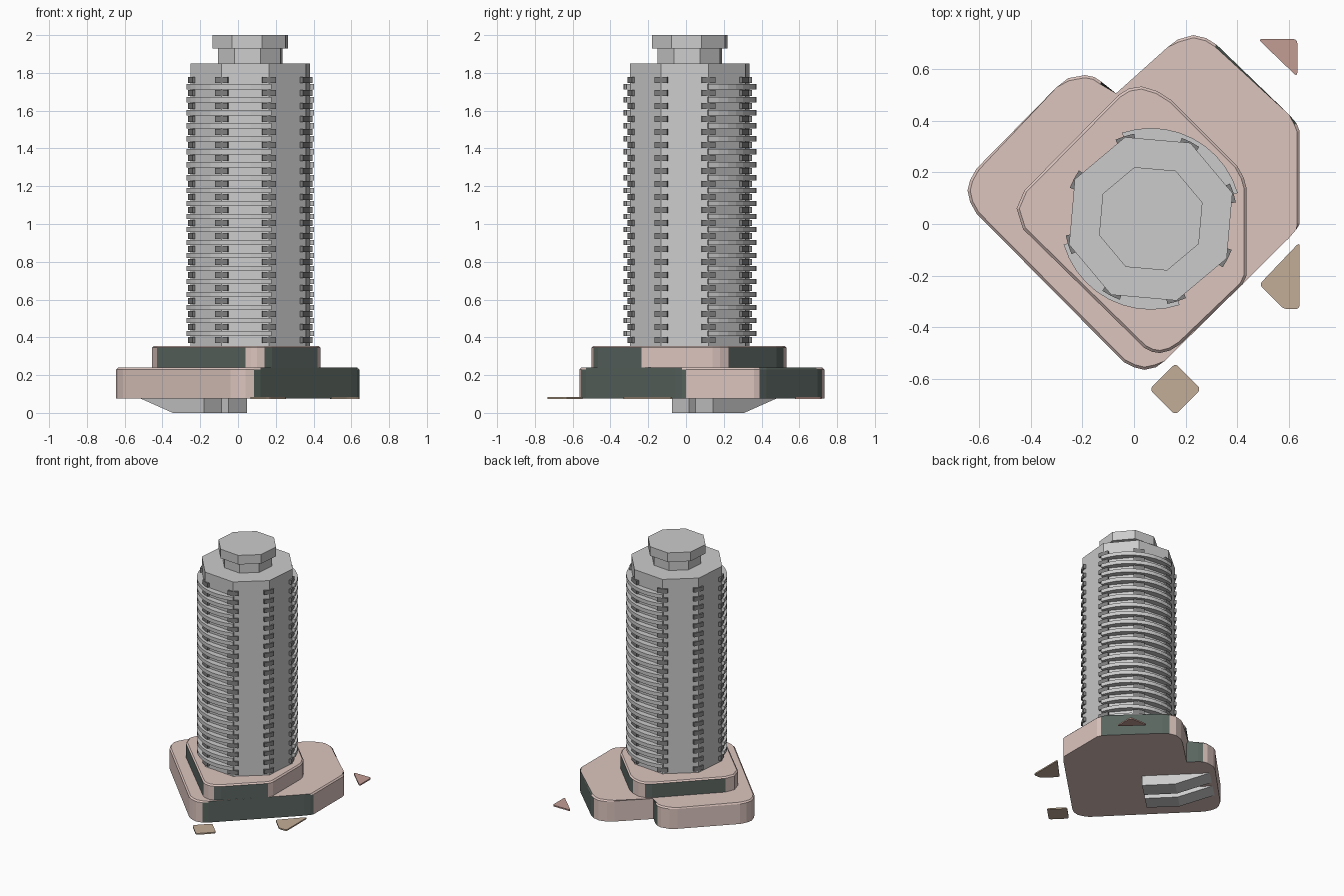
import bpy, bmesh
from math import cos, sin, radians

if "Cube" in bpy.data.objects:
    bpy.data.objects.remove(bpy.data.objects["Cube"])

CX, CY, ROT = 0.065, 0.02, 17.5      # tower axis and octagon turn


def material(name, rgb):
    m = bpy.data.materials.new(name)
    m.diffuse_color = (*rgb, 1)
    m.use_nodes = True
    m.node_tree.nodes["Principled BSDF"].inputs["Base Color"].default_value = m.diffuse_color
    return m


PINK = material("pink_stone", (0.72, 0.56, 0.52))
DARK = material("dark_cladding", (0.10, 0.13, 0.115))
SHADE = material("dark_grey", (0.22, 0.22, 0.22))
BROWN = material("brown_paving", (0.55, 0.42, 0.31))
RED = material("red_paving", (0.55, 0.34, 0.30))


def finish(bm, name, mats=()):
    bmesh.ops.recalc_face_normals(bm, faces=bm.faces[:])
    me = bpy.data.meshes.new(name)
    bm.to_mesh(me)
    bm.free()
    for m in mats:
        me.materials.append(m)
    ob = bpy.data.objects.new(name, me)
    bpy.context.collection.objects.link(ob)
    return ob


def add_prism(bm, pts, z0, z1):
    lo = [bm.verts.new((x, y, z0)) for x, y in pts]
    hi = [bm.verts.new((x, y, z1)) for x, y in pts]
    n = len(pts)
    bm.faces.new(lo[::-1])
    bm.faces.new(hi)
    for i in range(n):
        j = (i + 1) % n
        bm.faces.new((lo[i], lo[j], hi[j], hi[i]))


def polar(r, deg):
    a = radians(deg)
    return CX + r * cos(a), CY + r * sin(a)


def octagon(r):
    return [polar(r, ROT + 45 * i) for i in range(8)]


def tier(name, pts, z0, z1, is_dark):
    """Slab with a small top bevel; chosen side faces get dark cladding."""
    bm = bmesh.new()
    add_prism(bm, pts, z0, z1)
    rim = [e for e in bm.edges if all(v.co.z > z1 - 1e-4 for v in e.verts)]
    bmesh.ops.bevel(bm, geom=rim, offset=0.01, segments=1, affect='EDGES')
    bmesh.ops.recalc_face_normals(bm, faces=bm.faces[:])
    for f in bm.faces:
        n = f.normal
        if abs(n.z) < 0.9 and is_dark(n):
            f.material_index = 1
    finish(bm, name, (PINK, DARK))


# Lower podium with the notch at the back
tier("lower_podium", [
    (0.0, -0.555), (0.04, -0.565), (0.085, -0.555), (0.12, -0.53), (0.60, -0.055),
    (0.63, -0.02), (0.642, 0.0), (0.642, 0.36), (0.63, 0.39), (0.60, 0.425),
    (0.32, 0.695), (0.28, 0.72), (0.23, 0.732), (0.17, 0.715), (0.13, 0.685),
    (-0.07, 0.492), (-0.125, 0.55), (-0.155, 0.57), (-0.19, 0.577), (-0.255, 0.565),
    (-0.30, 0.53), (-0.61, 0.215), (-0.635, 0.17), (-0.645, 0.13), (-0.635, 0.085),
    (-0.61, 0.04), (-0.04, -0.535)],
    0.077, 0.24, lambda n: n.x > 0.5 and abs(n.y) > 0.5)

# Upper podium
tier("upper_podium", [
    (0.04, -0.48), (0.07, -0.495), (0.10, -0.50), (0.14, -0.49), (0.18, -0.465),
    (0.42, -0.235), (0.436, -0.20), (0.436, 0.14), (0.425, 0.18), (0.40, 0.225),
    (0.145, 0.48), (0.09, 0.515), (0.03, 0.533), (-0.02, 0.525), (-0.06, 0.50),
    (-0.425, 0.13), (-0.455, 0.06), (-0.43, -0.02)],
    0.24, 0.355, lambda n: abs(n.x) > 0.5 and abs(n.y) > 0.5)

# Octagonal tower, neck and cap
for name, r, z0, z1 in (("tower", 0.332, 0.35, 1.85),
                        ("roof_neck", 0.179, 1.85, 1.93),
                        ("roof_cap", 0.21, 1.93, 2.0)):
    bm = bmesh.new()
    add_prism(bm, octagon(r), z0, z1)
    finish(bm, name)


def arc_plate(bm, a0, a1, r_out, r_in, z, t, steps):
    angs = [a0 + (a1 - a0) * i / steps for i in range(steps + 1)]
    outer = [polar(r_out, a) for a in angs]
    inner = [polar(r_in, a) for a in reversed(angs)]
    add_prism(bm, outer + inner, z - t / 2, z + t / 2)


# Curved balconies on two opposite sides
FLOORS, PITCH = 20, 0.0688
bm = bmesh.new()
for i in range(FLOORS):
    for start in (ROT, ROT + 180):
        arc_plate(bm, start - 1, start + 91, 0.352, 0.29, 0.42 + i * PITCH, 0.028, 10)
finish(bm, "balconies")

# Short dark corner panels between the floors
bm = bmesh.new()
for i in range(FLOORS + 1):
    for k in range(8):
        a = ROT + 45 * k
        arc_plate(bm, a - 6.5, a + 6.5, 0.336, 0.30, 0.386 + i * PITCH, 0.032, 2)
finish(bm, "corner_panels", (SHADE,))

# Two ramp rails beneath the podium
for k, ((ax, ay), (bx, by)) in enumerate((((-0.18, -0.075), (-0.085, 0.015)),
                                          ((-0.05, 0.05), (0.047, 0.143)))):
    bm = bmesh.new()
    profile = ((0, 0.08), (0, 0.0), (0.165, 0.0), (0.345, 0.08))
    ends = [[bm.verts.new((x - t, y + t, z)) for t, z in profile]
            for x, y in ((ax, ay), (bx, by))]
    bm.faces.new(ends[0])
    bm.faces.new(ends[1][::-1])
    for i in range(4):
        j = (i + 1) % 4
        bm.faces.new((ends[0][i], ends[0][j], ends[1][j], ends[1][i]))
    finish(bm, f"under_ramp_{k + 1}")

# Loose paving pieces with rounded corners
for name, mat, pts in (
        ("paving_back", RED, [(0.48, 0.717), (0.633, 0.57), (0.633, 0.717)]),
        ("paving_side", BROWN, [(0.485, -0.235), (0.58, -0.33), (0.642, -0.33), (0.642, -0.07)]),
        ("paving_front", BROWN, [(0.06, -0.64), (0.16, -0.74), (0.26, -0.64), (0.16, -0.54)])):
    bm = bmesh.new()
    add_prism(bm, pts, 0.073, 0.083)
    uprights = [e for e in bm.edges if abs(e.verts[0].co.z - e.verts[1].co.z) > 0.005]
    bmesh.ops.bevel(bm, geom=uprights, offset=0.016, segments=3, profile=0.5, affect='EDGES')
    finish(bm, name, (mat,))
